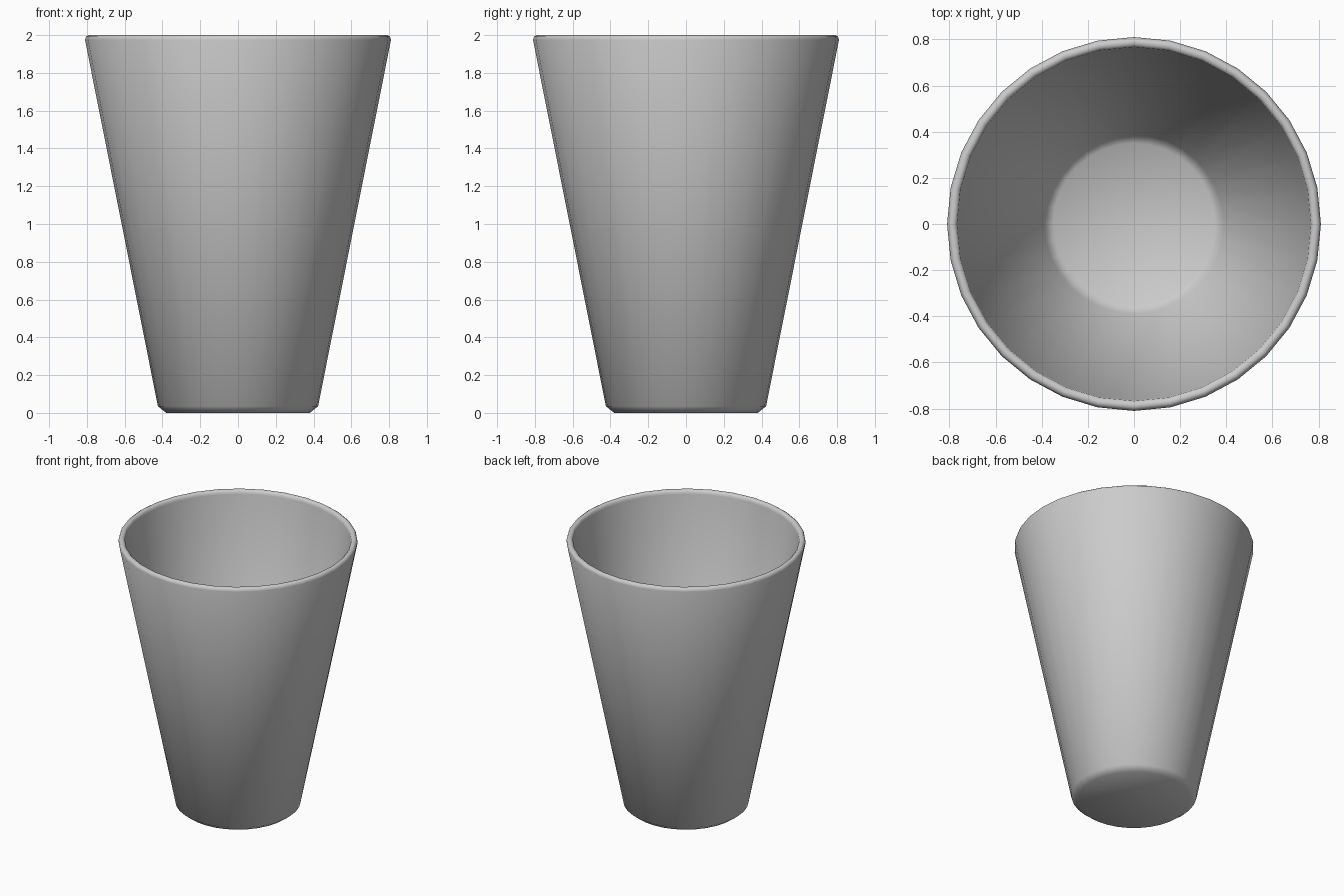
import bpy, bmesh, math

if "Cube" in bpy.data.objects:
    bpy.data.objects.remove(bpy.data.objects["Cube"])

SIDES = 32


def lathe(name, profile):
    """Revolve (radius, z) points around z; the first and last rings are capped."""
    bm = bmesh.new()
    rings = []
    for r, z in profile:
        rings.append([bm.verts.new((r * math.cos(2 * math.pi * i / SIDES),
                                    r * math.sin(2 * math.pi * i / SIDES), z))
                      for i in range(SIDES)])
    for a, b in zip(rings, rings[1:]):
        for i in range(SIDES):
            j = (i + 1) % SIDES
            bm.faces.new((a[i], a[j], b[j], b[i]))
    bm.faces.new(rings[0][::-1])
    bm.faces.new(rings[-1])
    for f in bm.faces:
        f.smooth = True
    mesh = bpy.data.meshes.new(name)
    bm.to_mesh(mesh)
    bm.free()
    obj = bpy.data.objects.new(name, mesh)
    bpy.context.collection.objects.link(obj)
    return obj


# Tapered cup: chamfered base, outer wall, rounded lip, inner wall, inner floor
lathe("cup", [
    (0.38, 0.0), (0.424, 0.035),
    (0.81, 1.975), (0.805, 1.992), (0.793, 2.0),
    (0.778, 1.998), (0.767, 1.988), (0.765, 1.972),
    (0.388, 0.07), (0.35, 0.04),
])
